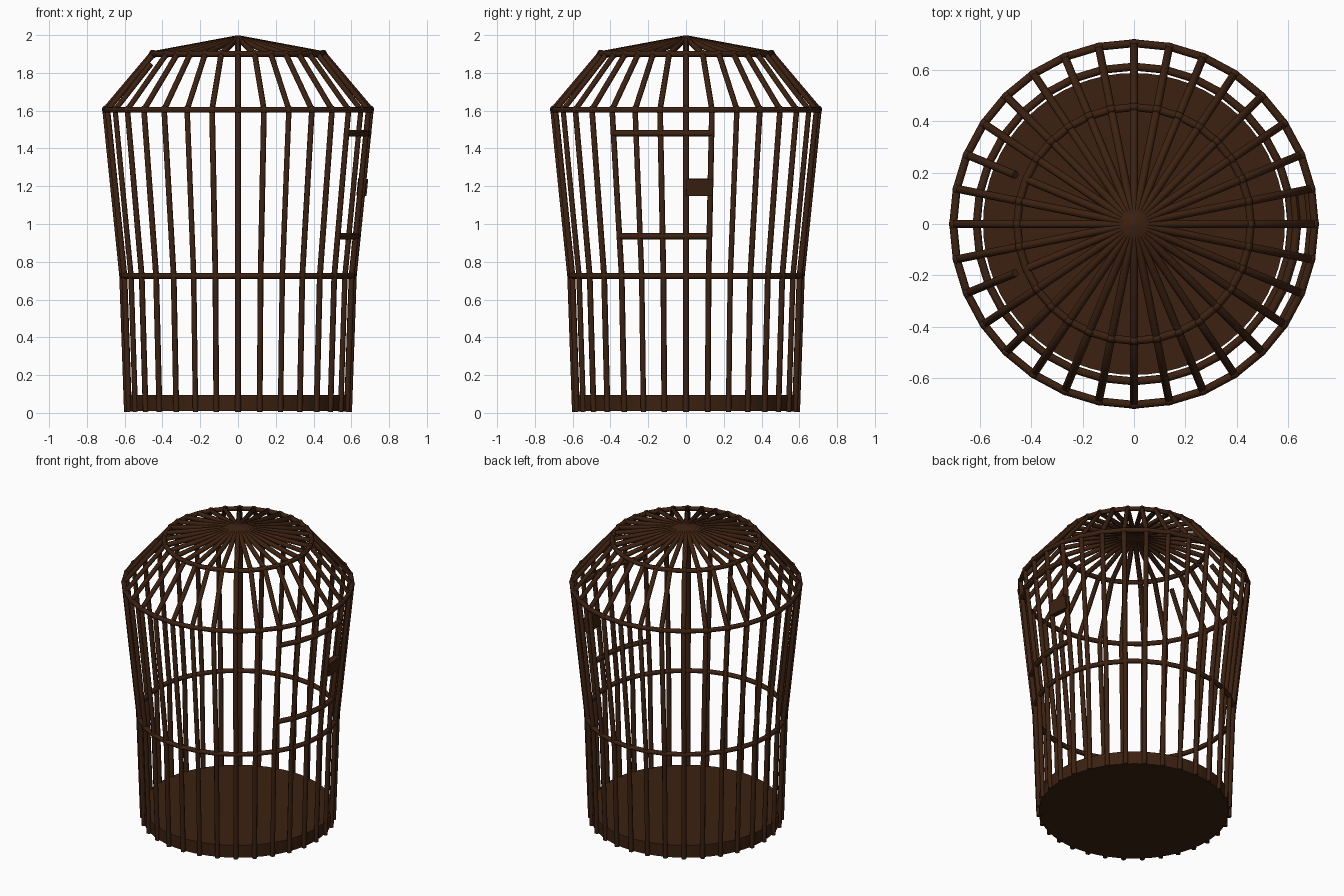
import bpy, bmesh, math
from mathutils import Matrix

if "Cube" in bpy.data.objects:
    bpy.data.objects.remove(bpy.data.objects["Cube"])

N = 32
PROFILE = [(0.588, 0.006), (0.613, 0.725), (0.704, 1.605), (0.455, 1.9), (0.0, 1.984)]
BAR = 0.0155

brown = bpy.data.materials.new("dark_brown")
brown.diffuse_color = (0.045, 0.0155, 0.0055, 1)
brown.use_nodes = True
brown.node_tree.nodes["Principled BSDF"].inputs["Base Color"].default_value = brown.diffuse_color


def polar(r, a, z):
    return (r * math.cos(a), r * math.sin(a), z)


def ang(i):
    return 2 * math.pi * i / N


def radius_at(z):
    for (r0, z0), (r1, z1) in zip(PROFILE, PROFILE[1:]):
        if z0 <= z <= z1:
            return r0 + (r1 - r0) * (z - z0) / (z1 - z0)


def tubes(name, paths, depth, cyclic=False):
    cu = bpy.data.curves.new(name, 'CURVE')
    cu.dimensions = '3D'
    cu.bevel_depth = depth
    cu.bevel_resolution = 2
    cu.use_fill_caps = True
    for path in paths:
        sp = cu.splines.new('POLY')
        sp.points.add(len(path) - 1)
        for p, co in zip(sp.points, path):
            p.co = (*co, 1)
        sp.use_cyclic_u = cyclic
        sp.use_smooth = True
    ob = bpy.data.objects.new(name, cu)
    bpy.context.collection.objects.link(ob)
    cu.materials.append(brown)
    return ob


def mesh_object(name, bm):
    me = bpy.data.meshes.new(name)
    bm.to_mesh(me)
    bm.free()
    me.materials.append(brown)
    ob = bpy.data.objects.new(name, me)
    bpy.context.collection.objects.link(ob)
    return ob


# upright bars bending over the shoulder up to the apex; two have a gap near the crown
bars = []
for i in range(N):
    a = ang(i)
    pts = [polar(r, a, z) for r, z in PROFILE]
    if i in (14, 18):
        bars.append(pts[:3] + [polar(0.5, a, 1.847)])
        bars.append(pts[3:])
    else:
        bars.append(pts)
tubes("cage_bars", bars, BAR)

# hoops around the cage
tubes("cage_hoops", [[polar(r, ang(i), z) for i in range(N)] for r, z in PROFILE[1:4]],
      BAR, cyclic=True)

# thickened joints where bars cross hoops
bm = bmesh.new()
for r, z in PROFILE[1:4]:
    for i in range(N):
        if z > 1.8 and i in (14, 18):
            continue
        bmesh.ops.create_icosphere(bm, subdivisions=2, radius=0.022,
                                   matrix=Matrix.Translation(polar(r, ang(i), z))
                                   @ Matrix.Rotation(ang(i), 4, 'Z')
                                   @ Matrix.Diagonal((0.75, 1, 1, 1)))
for f in bm.faces:
    f.smooth = True
mesh_object("bar_joints", bm)

# door rails on the right side
rails = []
for z in (0.935, 1.48):
    r = radius_at(z)
    rails.append([polar(r, ang(i), z) for i in (-3, -2, -1, 0, 1)])
tubes("door_rails", rails, 0.017)

# lock plate between two bars
bm = bmesh.new()
bmesh.ops.create_cube(bm, size=1, matrix=Matrix.Translation((0.658, 0.07, 1.195))
                      @ Matrix.Rotation(ang(0.5), 4, 'Z')
                      @ Matrix.Rotation(0.1, 4, 'Y')
                      @ Matrix.Diagonal((0.04, 0.14, 0.09, 1)))
mesh_object("lock_plate", bm)

# floor tray
bm = bmesh.new()
bmesh.ops.create_cone(bm, cap_ends=True, segments=64, radius1=0.585, radius2=0.588,
                      depth=0.085, matrix=Matrix.Translation((0, 0, 0.0525)))
mesh_object("floor_tray", bm)

# shallow cap at the apex
bm = bmesh.new()
bmesh.ops.create_cone(bm, cap_ends=True, segments=32, radius1=0.08, radius2=0.004,
                      depth=0.018, matrix=Matrix.Translation((0, 0, 1.99)))
mesh_object("apex_cap", bm)
